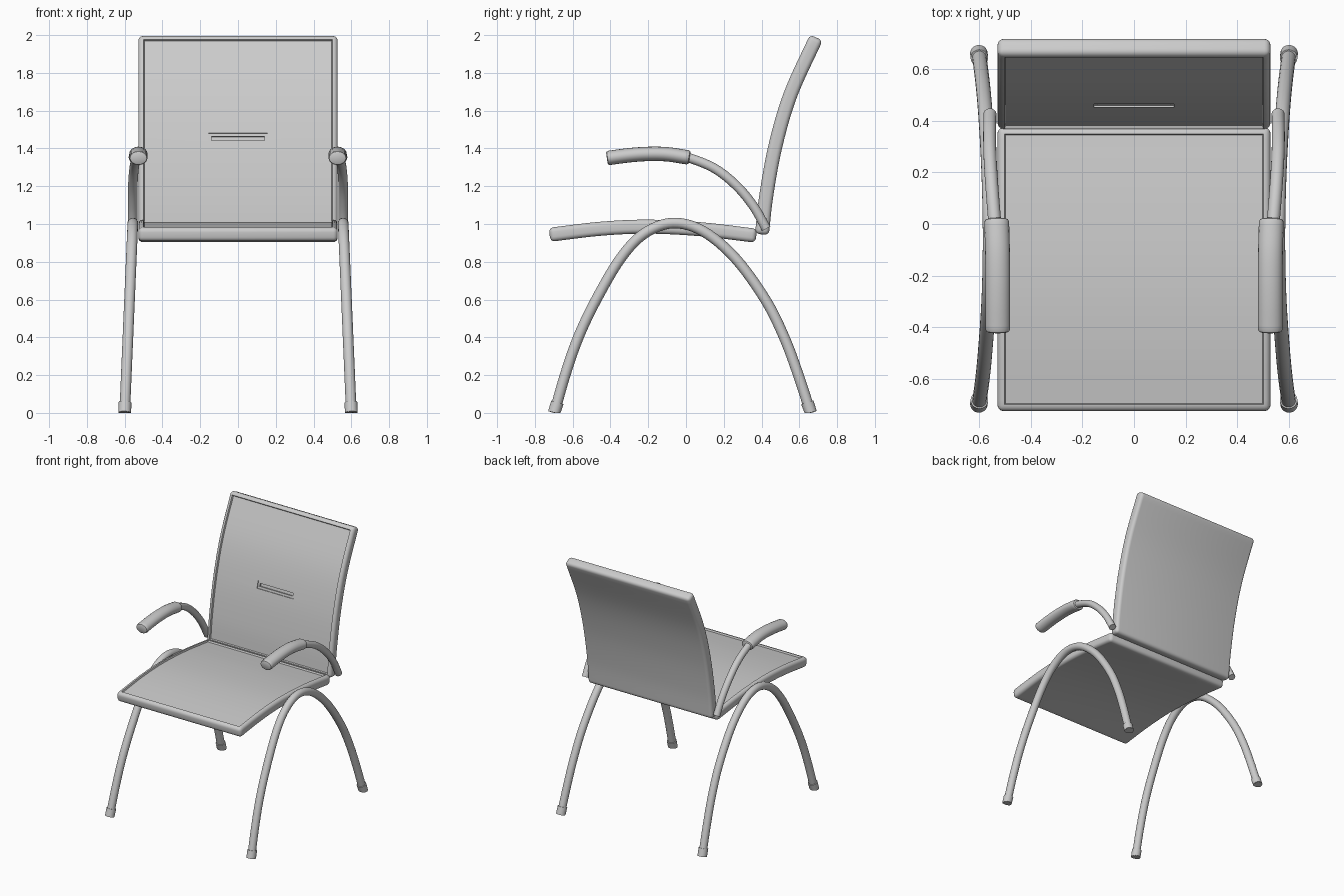
import bpy, bmesh, math
from mathutils import Vector

if "Cube" in bpy.data.objects:
    bpy.data.objects.remove(bpy.data.objects["Cube"])


def spline(pts, n=6):
    """Smooth Catmull-Rom path through the points."""
    p = [Vector(q) for q in pts]
    p = [2 * p[0] - p[1]] + p + [2 * p[-1] - p[-2]]
    out = []
    for i in range(1, len(p) - 2):
        a, b, c, d = p[i - 1:i + 3]
        for k in range(n):
            t = k / n
            out.append(0.5 * (2 * b + (c - a) * t + (2 * a - 5 * b + 4 * c - d) * t ** 2
                              + (3 * b - a - 3 * c + d) * t ** 3))
    return out + [p[-2]]


def tangents(p):
    return [(p[min(i + 1, len(p) - 1)] - p[max(i - 1, 0)]).normalized() for i in range(len(p))]


def finish(bm, name, mirror=False, angle=35):
    bmesh.ops.recalc_face_normals(bm, faces=bm.faces)
    me = bpy.data.meshes.new(name)
    bm.to_mesh(me)
    bm.free()
    ob = bpy.data.objects.new(name, me)
    bpy.context.collection.objects.link(ob)
    if mirror:
        ob.modifiers.new("mirror", 'MIRROR')
    bpy.ops.object.select_all(action='DESELECT')
    ob.select_set(True)
    bpy.context.view_layer.objects.active = ob
    bpy.ops.object.shade_smooth_by_angle(angle=math.radians(angle))
    return ob


def tube(name, path, rx, rn, sides=20, round_end=0.0):
    """Sweep an ellipse along a path, mirrored to the other side."""
    bm = bmesh.new()
    tang = tangents(path)
    stations = [(p, t, 1.0) for p, t in zip(path, tang)]
    if round_end:
        s, e = stations[0], stations[-1]
        stations = [(s[0] - s[1] * round_end, s[1], 0.75), (s[0] - s[1] * round_end * 0.7, s[1], 0.92)] \
            + stations + [(e[0] + e[1] * round_end * 0.7, e[1], 0.92), (e[0] + e[1] * round_end, e[1], 0.75)]
    rings = []
    for p, t, s in stations:
        n = t.cross(Vector((1, 0, 0))).normalized()
        x = n.cross(t)
        ring = []
        for k in range(sides):
            a = 2 * math.pi * k / sides
            v = p + x * (rx * s * math.cos(a)) + n * (rn * s * math.sin(a))
            v.z = max(v.z, 0)
            ring.append(bm.verts.new(v))
        rings.append(ring)
    for r, q in zip(rings, rings[1:]):
        for k in range(sides):
            j = (k + 1) % sides
            bm.faces.new((r[k], r[j], q[j], q[k]))
    bm.faces.new(rings[0])
    bm.faces.new(rings[-1])
    return finish(bm, name, mirror=True)


def panel(name, pts, half_w, thick):
    """Curved slab with rounded edges and a sunken front panel."""
    bm = bmesh.new()
    path = spline([(0, y, z) for y, z in pts])
    rings = []
    for p, t in zip(path, tangents(path)):
        n = Vector((0, -t.z, t.y)) * thick / 2
        rings.append([bm.verts.new(p + Vector((sx * half_w, 0, 0)) + n * sn)
                      for sx, sn in ((-1, 1), (1, 1), (1, -1), (-1, -1))])
    front = []
    for r, q in zip(rings, rings[1:]):
        for k in range(4):
            j = (k + 1) % 4
            f = bm.faces.new((r[k], r[j], q[j], q[k]))
            if k == 0:
                f.material_index = 1
    bm.faces.new(rings[0])
    bm.faces.new(rings[-1])
    bmesh.ops.recalc_face_normals(bm, faces=bm.faces)
    sharp = [e for e in bm.edges if e.calc_face_angle(0) > 0.8]
    bmesh.ops.bevel(bm, geom=sharp, offset=0.024, segments=4, profile=0.5,
                    affect='EDGES', material=0, clamp_overlap=True)
    front = [f for f in bm.faces if f.material_index == 1]
    bmesh.ops.inset_region(bm, faces=front, thickness=0.004, depth=0, use_even_offset=True)
    bmesh.ops.inset_region(bm, faces=front, thickness=0.004, depth=-0.012, use_even_offset=True)
    for f in bm.faces:
        f.material_index = 0
    return finish(bm, name)


def cut(ob, loc, size, tilt):
    bpy.ops.mesh.primitive_cube_add(size=1, location=loc, rotation=(tilt, 0, 0))
    cutter = bpy.context.object
    cutter.scale = size
    cutter.hide_render = True
    m = ob.modifiers.new("slot", 'BOOLEAN')
    m.operation, m.object, m.solver = 'DIFFERENCE', cutter, 'EXACT'
    bpy.context.view_layer.objects.active = ob
    bpy.ops.object.modifier_move_to_index(modifier="slot", index=0)
    bpy.ops.object.modifier_apply(modifier="slot")
    bpy.data.objects.remove(cutter)


# seat and backrest
panel("seat", [(-0.722, 0.943), (-0.45, 0.975), (-0.2, 0.986), (0.08, 0.972), (0.372, 0.938)], 0.528, 0.074)
back = panel("backrest", [(0.402, 0.945), (0.425, 1.15), (0.475, 1.42), (0.555, 1.69), (0.69, 1.987)], 0.528, 0.074)

# grip slot in the backrest: shallow recess with a deeper groove
cut(back, (0, 0.448, 1.457), (0.31, 0.034, 0.055), -0.22)
cut(back, (0, 0.458, 1.455), (0.28, 0.04, 0.022), -0.22)

# arched legs
leg = spline([(0.60 - 0.043 * z, y, z) for y, z in (
    (-0.697, 0.0), (-0.64, 0.2), (-0.57, 0.4), (-0.475, 0.6), (-0.345, 0.82), (-0.22, 0.95),
    (-0.07, 1.005), (0.09, 0.962), (0.26, 0.82), (0.42, 0.6), (0.52, 0.4), (0.595, 0.2), (0.66, 0.0))])
tube("leg_arches", leg, 0.028, 0.028)

# foot caps
tube("front_feet", [Vector((0.60, -0.697, 0)), Vector((0.598, -0.681, 0.055))], 0.034, 0.034)
tube("rear_feet", [Vector((0.60, 0.66, 0)), Vector((0.598, 0.642, 0.055))], 0.034, 0.034)

# arm tubes and pads
arm = spline([(0.557, 0.425, 0.975), (0.558, 0.36, 1.09), (0.557, 0.27, 1.2),
              (0.55, 0.15, 1.295), (0.538, 0.0, 1.355), (0.53, -0.1, 1.37)])
tube("arm_tubes", arm, 0.025, 0.025)
pad = spline([(0.531, 0.008, 1.353), (0.528, -0.1, 1.369), (0.527, -0.2, 1.371), (0.527, -0.3, 1.364), (0.527, -0.407, 1.35)])
tube("arm_pads", pad, 0.048, 0.038, round_end=0.012)
